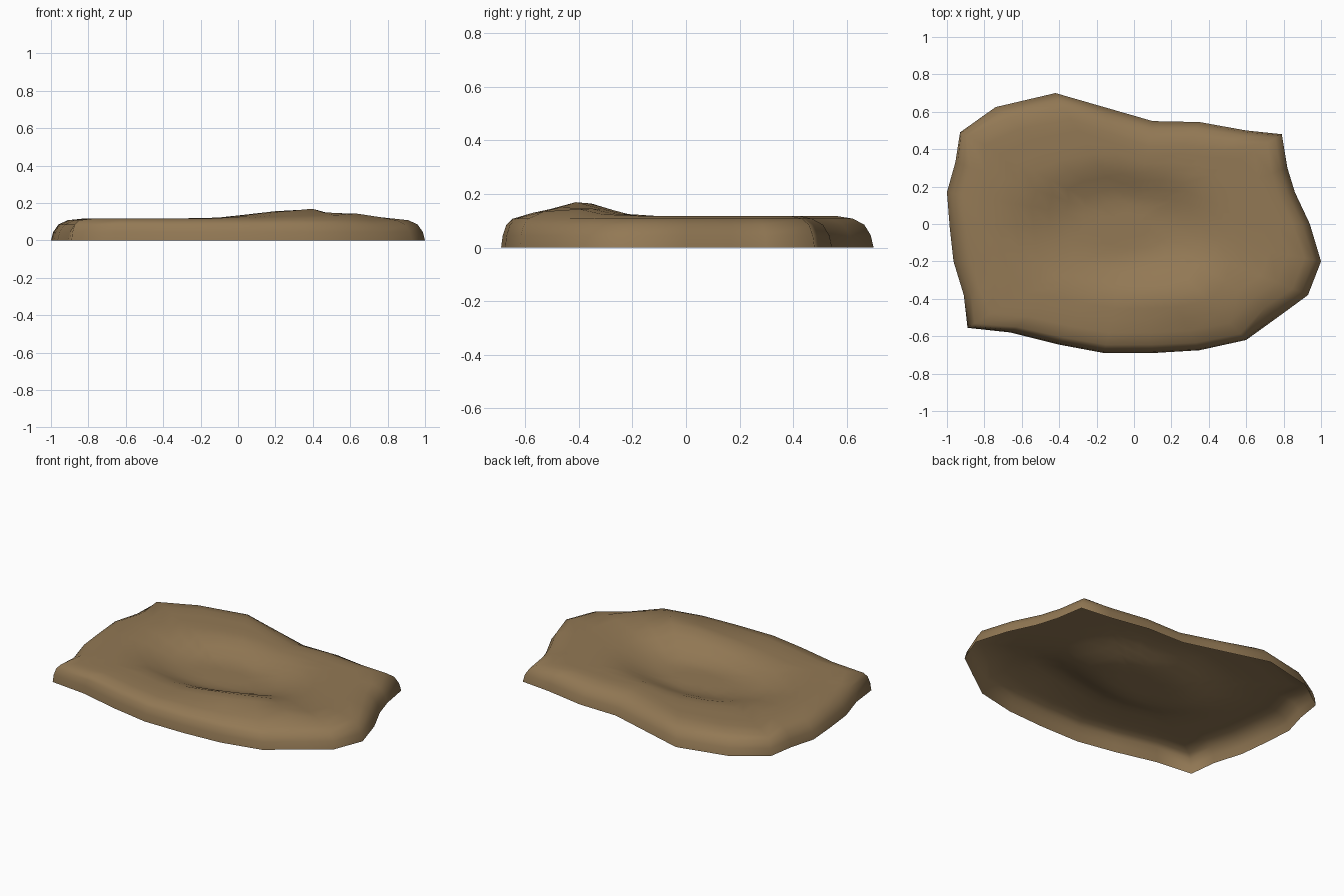
import bpy, bmesh, math
from mathutils import Vector

if "Cube" in bpy.data.objects:
    bpy.data.objects.remove(bpy.data.objects["Cube"])

# outline of the dirt slab on the ground, counterclockwise
OUTLINE = [(1.0, -.2), (.94, 0), (.86, .17), (.82, .3), (.79, .48), (.6, .5), (.35, .545),
           (.1, .55), (-.16, .625), (-.42, .7), (-.74, .625), (-.93, .49), (-.955, .33),
           (-1.0, .17), (-.985, -.02), (-.965, -.2), (-.91, -.38), (-.89, -.555),
           (-.66, -.58), (-.4, -.645), (-.16, -.69), (.1, -.69), (.35, -.675),
           (.6, -.62), (.78, -.49), (.93, -.38)]
# rounded rim: inward offset, height
RIM = [(0, 0), (.012, .045), (.04, .085), (.09, .108)]
INNER = [.9, .8, .7, .6, .5, .4, .3, .2, .1]


def top_height(x, y):
    # flat rim, shallow bowl in the middle, low peak near the front
    r = math.hypot((x + .1) / .66, (y + .03) / .39)
    t = min(1, max(0, (1 - r) / .65))
    bowl = .07 * t * t * (3 - 2 * t)
    peak = .06 * max(0, 1 - abs(x - .35) / .5) * max(0, 1 - abs(y + .4) / .22)
    return .118 - bowl + peak


bm = bmesh.new()
rings = []
for off, z in RIM:
    ring = []
    for x, y in OUTLINE:
        p = Vector((x, y))
        steep = .5 if y < -.5 or (x < -.88 and abs(y) > .4) else 1
        p -= p.normalized() * off * steep
        ring.append(bm.verts.new((p.x, p.y, z)))
    rings.append(ring)

# rings of the top surface
base = [v.co.copy() for v in rings[-1]]
for s in INNER:
    rings.append([bm.verts.new((c.x * s, c.y * s, top_height(c.x * s, c.y * s))) for c in base])

n = len(OUTLINE)
for a, b in zip(rings, rings[1:]):
    for i in range(n):
        j = (i + 1) % n
        bm.faces.new((a[i], a[j], b[j], b[i]))
mid = bm.verts.new((0, 0, top_height(0, 0)))
for i in range(n):
    bm.faces.new((rings[-1][i], rings[-1][(i + 1) % n], mid))

# the shell is left open underneath
for f in bm.faces:
    f.smooth = True
mesh = bpy.data.meshes.new("dirt_mound")
bm.to_mesh(mesh)
bm.free()
mound = bpy.data.objects.new("dirt_mound", mesh)
bpy.context.collection.objects.link(mound)
mat = bpy.data.materials.new("earth_brown")
mat.diffuse_color = (.29, .19, .09, 1)
mat.use_nodes = True
mat.node_tree.nodes["Principled BSDF"].inputs["Base Color"].default_value = mat.diffuse_color
mesh.materials.append(mat)
